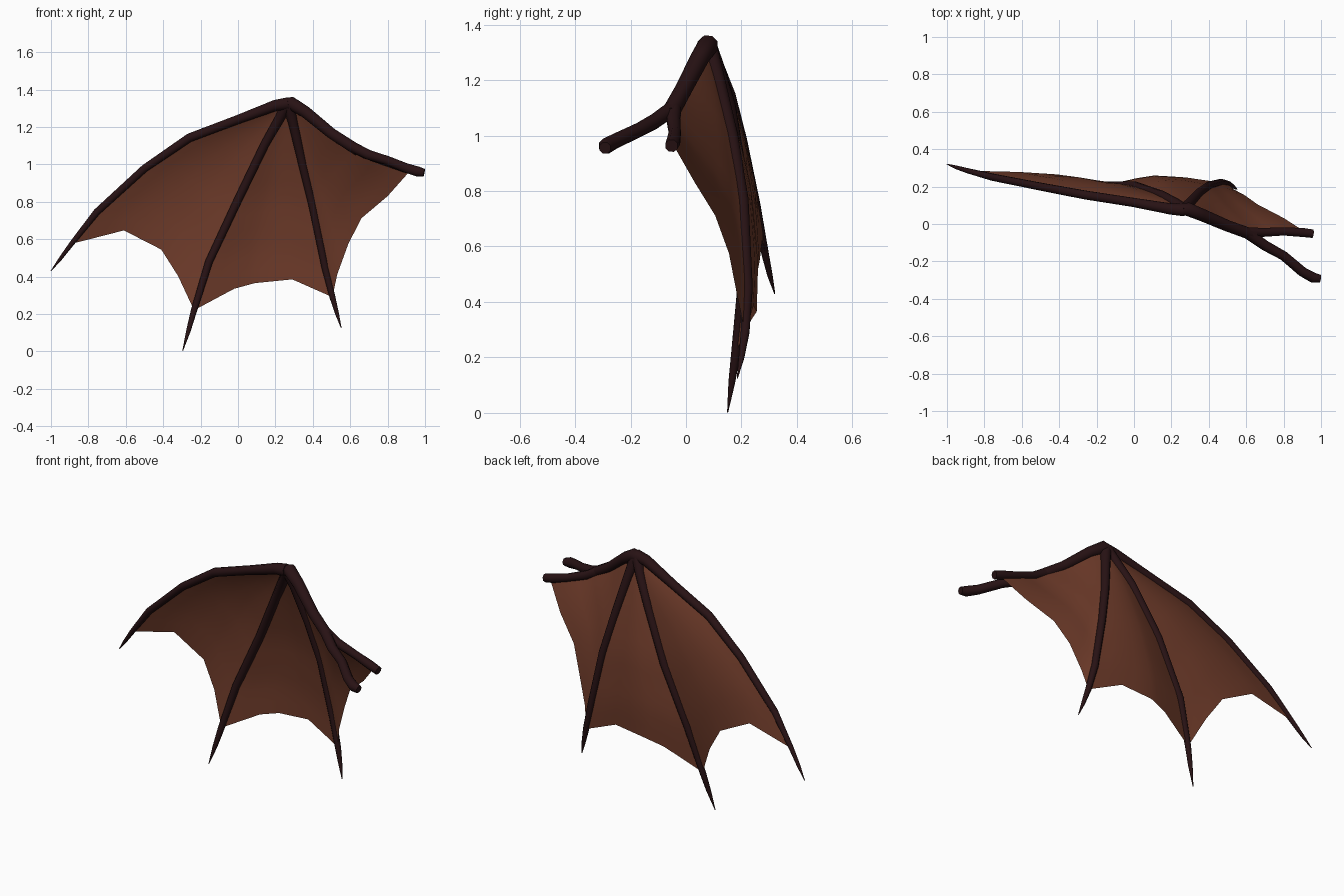
import bpy, bmesh, math
from mathutils import Vector

if "Cube" in bpy.data.objects:
    bpy.data.objects.remove(bpy.data.objects["Cube"])


def material(name, rgb):
    m = bpy.data.materials.new(name)
    m.diffuse_color = (*rgb, 1)
    m.use_nodes = True
    m.node_tree.nodes["Principled BSDF"].inputs["Base Color"].default_value = m.diffuse_color
    return m


BONE = material("dark bone", (0.021, 0.006, 0.007))
SKIN = material("brown skin", (0.15, 0.042, 0.022))


def finish(name, bm, mat, angle):
    me = bpy.data.meshes.new(name)
    bm.to_mesh(me)
    bm.free()
    me.materials.append(mat)
    for p in me.polygons:
        p.use_smooth = True
    me.set_sharp_from_angle(angle=math.radians(angle))
    ob = bpy.data.objects.new(name, me)
    bpy.context.collection.objects.link(ob)


def tube(name, pts, sides=8):
    """Bone swept along (x, y, z, radius) points."""
    bm = bmesh.new()
    P = [Vector(p[:3]) for p in pts]
    rings = []
    for i, p in enumerate(P):
        d = (P[min(i + 1, len(P) - 1)] - P[max(i - 1, 0)]).normalized()
        a = d.cross(Vector((0, 1, 0))).normalized()
        b = d.cross(a)
        r = pts[i][3]
        rings.append([bm.verts.new(p + r * (a * math.cos(2 * math.pi * (k + .5) / sides)
                                            + b * math.sin(2 * math.pi * (k + .5) / sides)))
                      for k in range(sides)])
    for r0, r1 in zip(rings, rings[1:]):
        for k in range(sides):
            j = (k + 1) % sides
            bm.faces.new((r0[k], r0[j], r1[j], r1[k]))
    bm.faces.new(rings[0][::-1])
    bm.faces.new(rings[-1])
    bmesh.ops.recalc_face_normals(bm, faces=bm.faces)
    finish(name, bm, BONE, 50)


def along(pts, t):
    """Point at fraction t of a polyline's length."""
    P = [Vector(p[:3]) for p in pts]
    L = [(b - a).length for a, b in zip(P, P[1:])]
    s = t * sum(L)
    for a, b, l in zip(P, P[1:], L):
        if s <= l:
            return a.lerp(b, s / l)
        s -= l
    return P[-1]


def panel(name, left, right, trail, billow, rows=12):
    """Skin stretched between two bones, ending on a scalloped edge."""
    T = [Vector(p) for p in trail]
    edge = [T[0]]
    for a, b in zip(T, T[1:]):
        edge += [a.lerp(b, .5), b]
    acc = [0]
    for a, b in zip(edge, edge[1:]):
        acc.append(acc[-1] + (b - a).length)
    bm = bmesh.new()
    grid = []
    for r in range(rows + 1):
        t = r / rows
        A, B = along(left, t), along(right, t)
        row = []
        for e, s in zip(edge, acc):
            u = s / acc[-1]
            p = A.lerp(B, u) + t * t * (e - T[0].lerp(T[-1], u))
            p.y += billow * math.sin(math.pi * u) * math.sin(math.pi * t)
            row.append(bm.verts.new(p))
        grid.append(row)
    for r0, r1 in zip(grid, grid[1:]):
        for k in range(len(r0) - 1):
            bm.faces.new((r0[k], r0[k + 1], r1[k + 1], r1[k]))
    bmesh.ops.remove_doubles(bm, verts=bm.verts, dist=1e-4)
    finish(name, bm, SKIN, 60)


# Bone paths: x, y, z, radius
finger_1 = [(.27, .075, 1.325, .036), (.2, .08, 1.315, .032), (0, .115, 1.24, .026),
            (-.26, .155, 1.142, .025), (-.5, .2, .978, .022), (-.755, .25, .745, .02),
            (-.89, .285, .575, .014)]
finger_2 = [(.26, .08, 1.32, .034), (.225, .11, 1.25, .028), (.145, .155, 1.11, .025),
            (0, .205, .81, .024), (-.155, .208, .48, .022), (-.235, .18, .22, .018)]
finger_3 = [(.27, .08, 1.32, .034), (.295, .11, 1.22, .028), (.345, .165, 1.0, .024),
            (.4, .205, .77, .022), (.465, .222, .45, .02), (.505, .213, .29, .017)]
arm = [(.22, .08, 1.318, .03), (.285, .08, 1.326, .038), (.36, .05, 1.28, .034),
       (.5, -.01, 1.165, .031), (.64, -.06, 1.075, .032)]
upper_fork = [(.6, -.045, 1.1, .03), (.7, -.115, 1.05, .028), (.8, -.17, 1.02, .026),
              (.9, -.255, .98, .027), (.96, -.288, .962, .029), (.995, -.292, .955, .022)]
lower_fork = [(.6, -.045, 1.1, .03), (.68, -.045, 1.055, .026), (.8, -.04, 1.01, .023),
              (.9, -.045, .978, .026), (.955, -.052, .963, .024)]

# Bones and their claws
tube("arm_bone", arm)
tube("front_shoulder_fork", upper_fork)
tube("rear_shoulder_fork", lower_fork)
tube("leading_finger", finger_1 + [(-.95, .303, .495, .01), (-1, .32, .43, .002)])
tube("middle_finger", finger_2 + [(-.265, .165, .11, .013), (-.296, .15, .002, .002)])
tube("inner_finger", finger_3 + [(.53, .2, .2, .011), (.552, .185, .125, .002)])

# Skin panels
panel("outer_membrane", finger_1, finger_2,
      [(-.89, .285, .565), (-.61, .278, .64), (-.41, .265, .54), (-.32, .235, .4),
       (-.235, .18, .22)], .015)
panel("middle_membrane", finger_2, finger_3,
      [(-.235, .18, .22), (-.02, .235, .335), (.09, .255, .365), (.29, .243, .385),
       (.505, .213, .29)], .015)
panel("inner_membrane", finger_3, [(.27, .08, 1.32)] + arm[2:4] + lower_fork[1:4] + [(.92, -.045, .965)],
      [(.505, .213, .29), (.53, .187, .41), (.59, .155, .575), (.66, .105, .712),
       (.8, .032, .83), (.92, -.045, .965)], .01)
